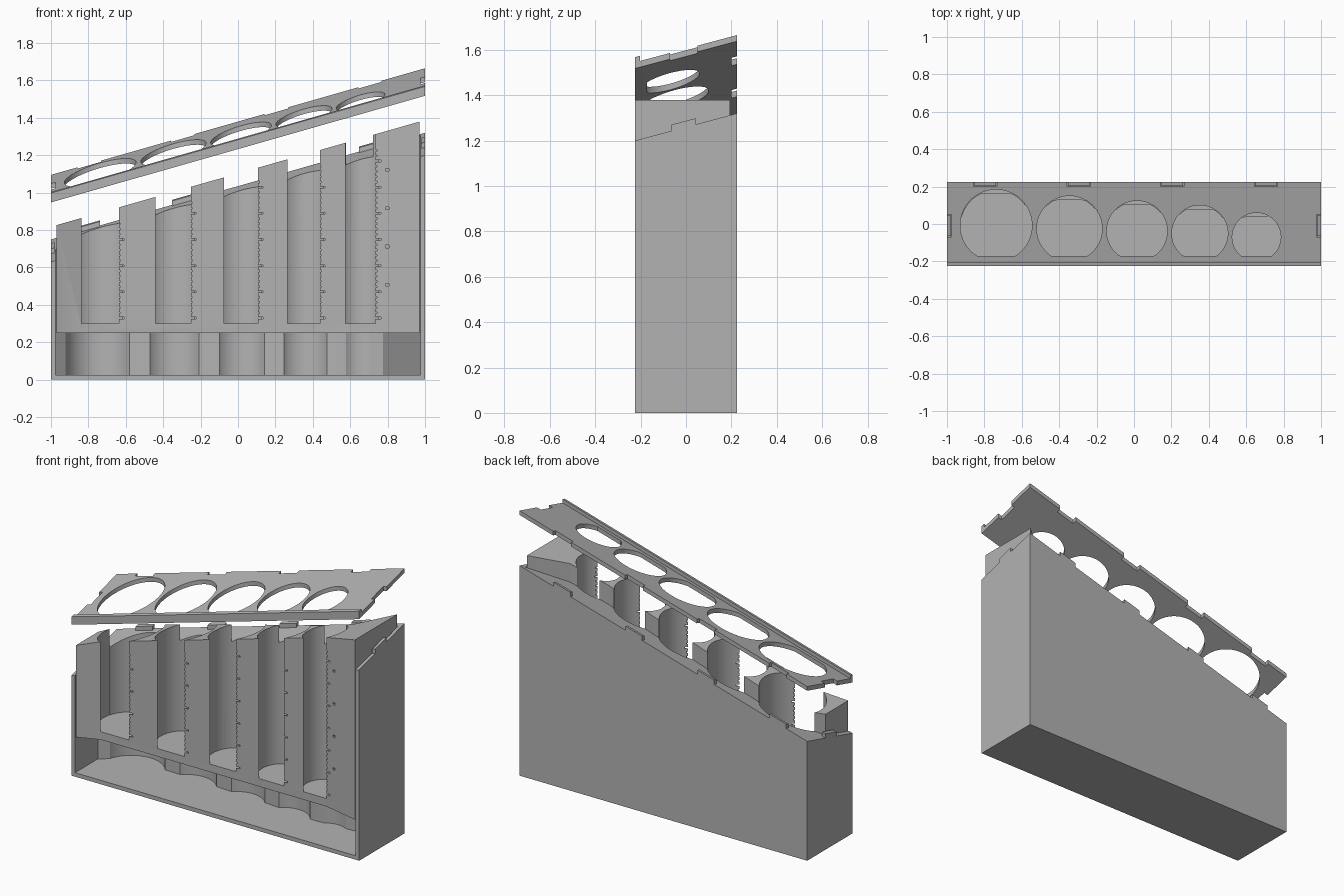
import bpy, bmesh, math

cube = bpy.data.objects.get("Cube")
if cube:
    bpy.data.objects.remove(cube, do_unlink=True)

# One plain grey for everything
grey = bpy.data.materials.new("matte grey")
grey.use_nodes = True
grey.diffuse_color = (0.45, 0.45, 0.45, 1)
grey.node_tree.nodes["Principled BSDF"].inputs["Base Color"].default_value = (0.45, 0.45, 0.45, 1)

# Coin tubes: centre x, radius, half width of the front slot
TUBES = [(-0.737, 0.192, 0.097), (-0.345, 0.175, 0.09), (0.016, 0.162, 0.088),
         (0.352, 0.15, 0.083), (0.655, 0.13, 0.079)]
WALL = 0.025
LIFT = 0.318       # gap between case and floating lid
PLATE = 0.027
FRONT = -0.172     # front plane of the tube block
TAB_X = [-0.795, -0.295, 0.205, 0.705]


def slope(offset):
    """Tilted plane shared by the case rim and the lid."""
    return lambda x, y: 0.975 + 0.285 * x + 0.267 * y + offset


def level(z):
    return lambda x, y: z


def add_prism(bm, pts, low, high):
    bot = [bm.verts.new((x, y, low(x, y))) for x, y in pts]
    top = [bm.verts.new((x, y, high(x, y))) for x, y in pts]
    bm.faces.new(bot[::-1])
    bm.faces.new(top)
    for i in range(len(pts)):
        j = (i + 1) % len(pts)
        bm.faces.new((bot[i], bot[j], top[j], top[i]))


def make(name, prisms):
    bm = bmesh.new()
    for p in prisms:
        add_prism(bm, *p)
    bmesh.ops.recalc_face_normals(bm, faces=bm.faces)
    me = bpy.data.meshes.new(name)
    bm.to_mesh(me)
    bm.free()
    me.materials.append(grey)
    ob = bpy.data.objects.new(name, me)
    bpy.context.collection.objects.link(ob)
    return ob


def rect(x0, x1, y0, y1):
    return [(x0, y0), (x1, y0), (x1, y1), (x0, y1)]


def circle(cx, r, lo=-9, hi=9, n=72):
    """Circle resting on the common front tangent, optionally flattened."""
    cy = -0.2 + r
    return [(cx + r * math.cos(2 * math.pi * (i + 0.5) / n),
             min(hi, max(lo, cy + r * math.sin(2 * math.pi * (i + 0.5) / n))))
            for i in range(n)]


def cut(ob, name, prisms):
    tool = make(name, prisms)
    mod = ob.modifiers.new(name, 'BOOLEAN')
    mod.operation = 'DIFFERENCE'
    mod.solver = 'EXACT'
    mod.object = tool
    bpy.context.view_layer.objects.active = ob
    bpy.ops.object.modifier_apply(modifier=mod.name)
    bpy.data.objects.remove(tool, do_unlink=True)


def smooth(ob):
    bpy.ops.object.select_all(action='DESELECT')
    ob.select_set(True)
    bpy.context.view_layer.objects.active = ob
    bpy.ops.object.shade_smooth_by_angle(angle=math.radians(25))


# Back outline shared by the tube block and the case cavity
back = [(0.97, 0.195), (0.775, 0.045), (0.51, 0.03), (0.19, 0.06),
        (-0.155, 0.08), (-0.535, 0.1), (-0.84, 0.11), (-0.97, 0.0)]

# Case: solid back with a sloping rim, open front, scalloped cavity
case = make("case", [(rect(-1, 1, -0.225, 0.225), level(0), slope(0))])
cavity = [(-0.975, -0.4), (0.975, -0.4), (0.975, 0.2)] + back[1:-1] + [(-0.975, 0.0)]
cut(case, "cavity_cutter", [(cavity, level(WALL), level(2))])
for cx, r, w in TUBES:
    cut(case, "tube_cutter", [(circle(cx, r), level(WALL), level(2))])
smooth(case)

# Locking tabs on the case rim
tabs = [rect(x - 0.058, x + 0.058, 0.203, 0.225) for x in TAB_X]
tabs += [rect(-1, -0.978, -0.065, 0.045), rect(0.978, 1, -0.065, 0.045)]
make("case_tabs", [(t, slope(-0.01), slope(PLATE)) for t in tabs])

# Tube block: front half of the coin tubes, with open slots
outline = [(-0.97, -0.225), (-0.834, FRONT), (0.734, FRONT), (0.97, -0.225)] + back
block = make("tube_block", [(outline, level(0.25), lambda x, y: 1.103 + 0.285 * x)])
for cx, r, w in TUBES:
    cut(block, "tube_cutter", [(circle(cx, r), level(0.3), level(2))])

# Counting notches along the right edge of each slot
for cx, r, w in TUBES:
    edge = cx + w
    count = int((1.06 + 0.285 * edge - 0.32) / 0.028)
    cut(block, "notch_cutter",
        [(rect(edge - 0.01, edge + (0.03 if i % 5 == 0 else 0.01), -0.23, FRONT + 0.012),
          level(0.325 + 0.028 * i), level(0.334 + 0.028 * i)) for i in range(count)])
cut(block, "mark_cutter",
    [(rect(0.788, 0.808, -0.23, FRONT + 0.012), level(z), level(z + 0.014))
     for z in (0.5, 0.705, 0.91, 1.115)])
smooth(block)

# Tube floors, flattened front and back
floors = make("tube_floors", [(circle(cx, r - 0.001, FRONT, 2 * r - 0.22), level(0.251), level(0.3))
                              for cx, r, w in TUBES])
smooth(floors)

# Floating lid with coin holes, tab notches and a front lip
lid = make("lid", [(rect(-1, 1, -0.225, 0.225), slope(LIFT), slope(LIFT + PLATE))])
for cx, r, w in TUBES:
    cut(lid, "hole_cutter", [(circle(cx, r, lo=FRONT), level(0), level(3))])
notches = [rect(x - 0.062, x + 0.062, 0.2, 0.3) for x in TAB_X]
notches += [rect(-1.1, -0.975, -0.07, 0.05), rect(0.975, 1.1, -0.07, 0.05)]
cut(lid, "notch_cutter", [(n, level(0), level(3)) for n in notches])
smooth(lid)
make("lid_lip", [(rect(-1, 1, -0.225, -0.203), slope(LIFT + 0.002), slope(LIFT + 0.05))])
